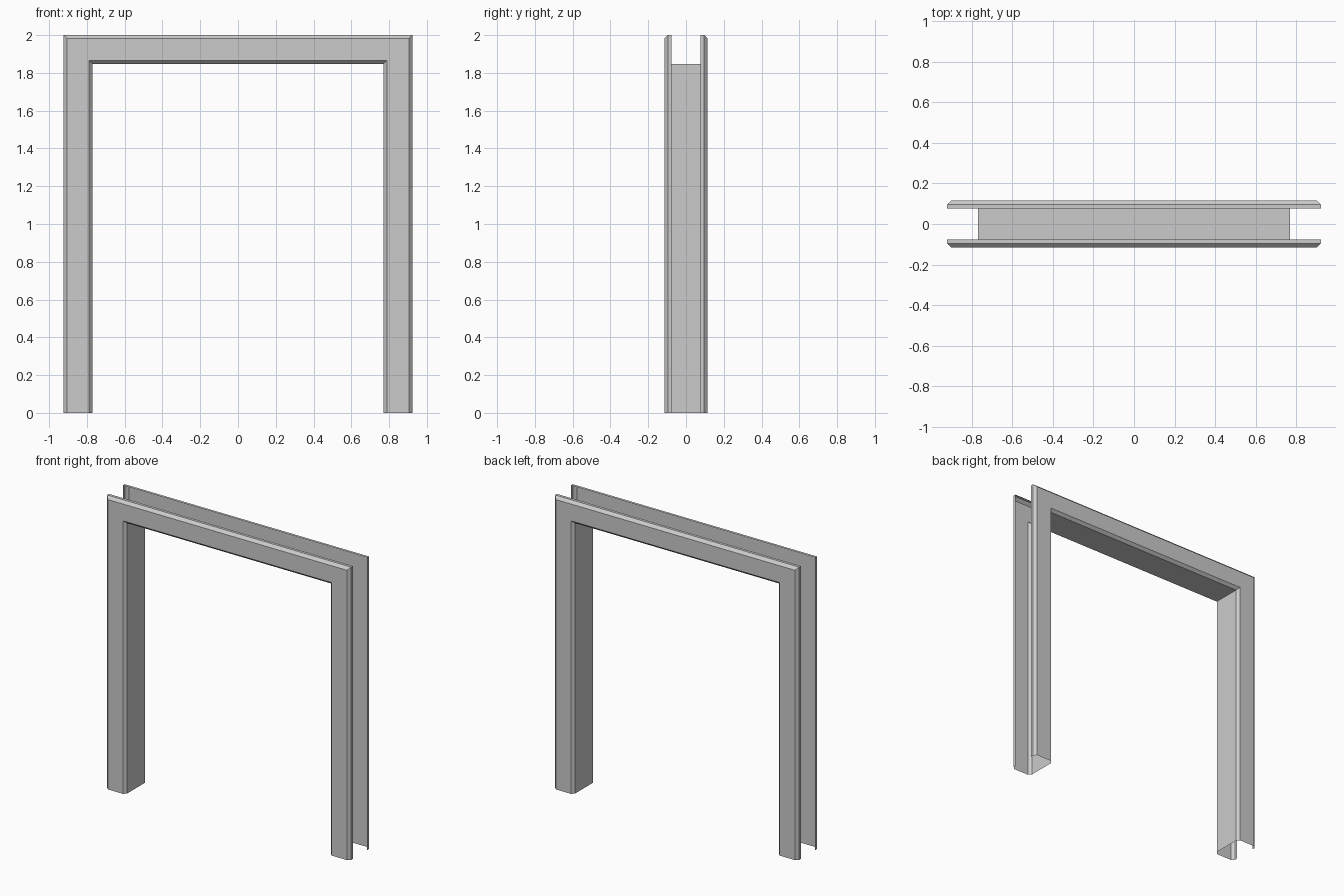
import bpy
import bmesh

cube = bpy.data.objects.get("Cube")
if cube:
    bpy.data.objects.remove(cube, do_unlink=True)

# Grey sheet metal
metal = bpy.data.materials.new("grey_metal")
metal.use_nodes = True
colour = (0.6, 0.6, 0.6, 1)
metal.diffuse_color = colour
metal.node_tree.nodes["Principled BSDF"].inputs["Base Color"].default_value = colour

HALF_WIDTH, HEIGHT = 0.923, 2.0

# Folded channel: (distance in from the outer edge, y), lip to inner corner
front_half = [(0, -0.077), (0, -0.096), (0.019, -0.115),
              (0.134, -0.115), (0.152, -0.096)]
back_half = [(inset, -y) for inset, y in reversed(front_half)]
profile = front_half + back_half


def frame_path(inset, y):
    """Path up one jamb, across the head and down the other, mitred."""
    x, top = HALF_WIDTH - inset, HEIGHT - inset
    return [(-x, y, 0), (-x, y, top), (x, y, top), (x, y, 0)]


# Door frame: open folded sheet swept around the opening
bm = bmesh.new()
rows = [[bm.verts.new(co) for co in frame_path(*point)] for point in profile]
for a, b in zip(rows, rows[1:]):
    for i in range(len(a) - 1):
        bm.faces.new((a[i], b[i], b[i + 1], a[i + 1]))
bm.normal_update()

# Make the casing faces point away from the wall
casing = min(bm.faces, key=lambda f: f.calc_center_median().y)
if casing.normal.y > 0:
    bmesh.ops.reverse_faces(bm, faces=bm.faces[:])

mesh = bpy.data.meshes.new("door_frame")
bm.to_mesh(mesh)
bm.free()
mesh.materials.append(metal)
frame = bpy.data.objects.new("door_frame", mesh)
bpy.context.collection.objects.link(frame)
